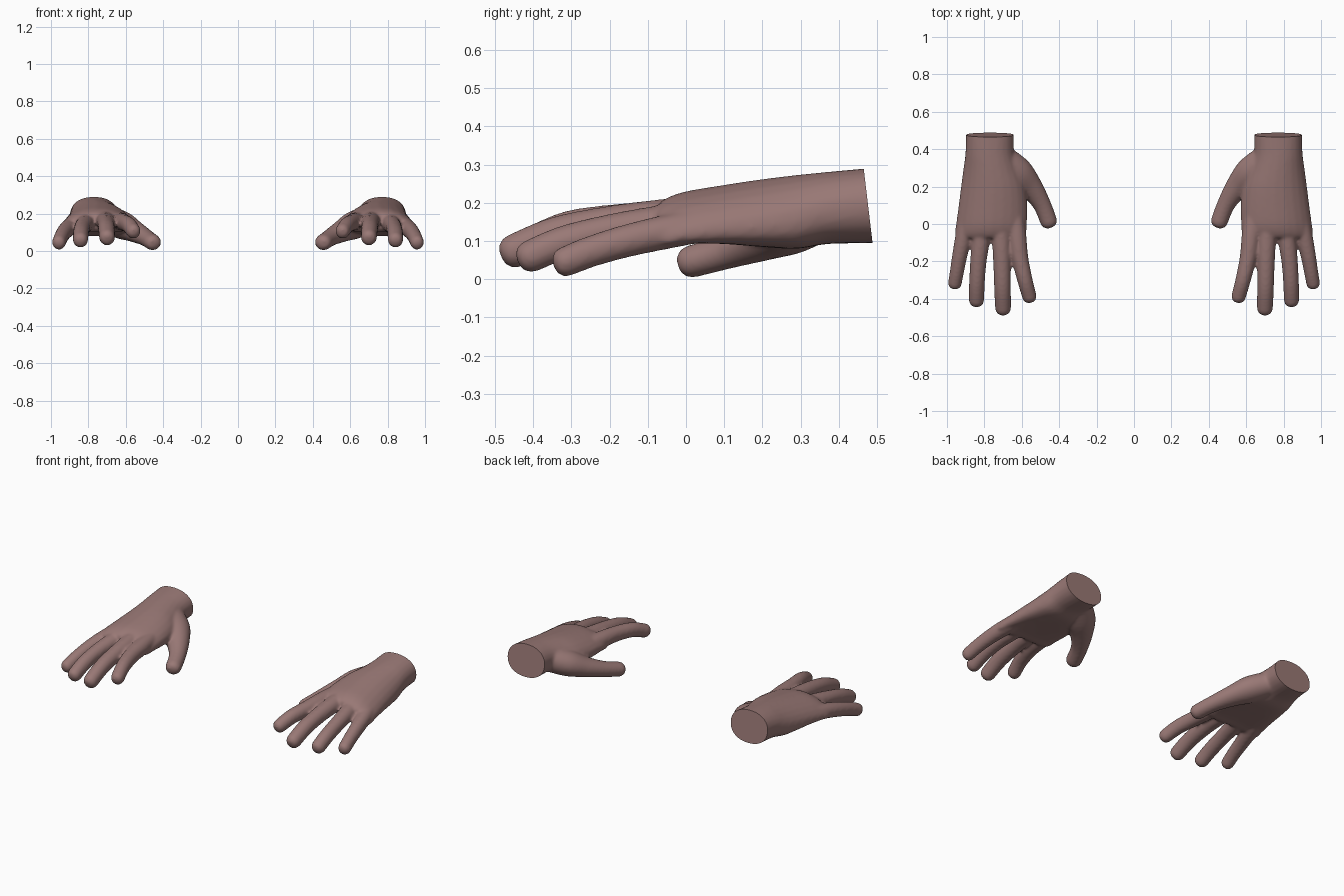
import bpy, bmesh, math
from mathutils import Vector

if "Cube" in bpy.data.objects:
    bpy.data.objects.remove(bpy.data.objects["Cube"])

N = 24

def skin_rings(bm, rings):
    # bridge consecutive rings of points and close both ends
    vs = [[bm.verts.new(p) for p in r] for r in rings]
    for a, b in zip(vs, vs[1:]):
        for i in range(N):
            j = (i + 1) % N
            bm.faces.new((a[i], a[j], b[j], b[i]))
    bm.faces.new(vs[0][::-1])
    bm.faces.new(vs[-1])

def spline(pts, steps=5):
    # Catmull-Rom through tuples of any length
    out = []
    for i in range(len(pts) - 1):
        p0, p1, p2, p3 = (pts[max(0, min(len(pts) - 1, i + k))] for k in (-1, 0, 1, 2))
        for s in range(steps):
            t = s / steps
            out.append([0.5 * (2 * b + (c - a) * t + (2 * a - 5 * b + 4 * c - d) * t * t
                        + (3 * b - a - 3 * c + d) * t ** 3) for a, b, c, d in zip(p0, p1, p2, p3)])
    return out + [list(pts[-1])]

def digit(bm, pts):
    # round tube: (x, y, z, half width, half height), blunt rounded tip
    path = spline(pts)
    end = Vector(path[-1][:3])
    d = (end - Vector(path[-3][:3])).normalized()
    w, h = path[-1][3:]
    for k in range(1, 6):
        a = k / 5 * math.radians(84)
        c = end + d * h * 0.9 * math.sin(a)
        f = math.cos(a) ** 0.7
        path.append([*c, w * f, h * f])
    rings = []
    for i, p in enumerate(path):
        t = Vector(path[min(i + 1, len(path) - 1)][:3]) - Vector(path[max(i - 1, 0)][:3])
        side = t.cross(Vector((0, 0, 1))).normalized()
        up = side.cross(t).normalized()
        rings.append([Vector(p[:3]) + side * p[3] * math.cos(q) + up * p[4] * math.sin(q)
                      for q in (2 * math.pi * k / N for k in range(N))])
    skin_rings(bm, rings)

def palm(bm, secs):
    # arched sections: (y, x inner, x outer, top z, bottom z, drop inner, drop outer)
    rings = []
    for y, x0, x1, zt, zb, d0, d1 in spline(secs):
        ring = []
        for k in range(N):
            q = 2 * math.pi * k / N
            c, s = math.cos(q), math.sin(q)
            u = math.copysign(abs(c) ** 0.9, c)
            v = math.copysign(abs(s) ** 0.9, s)
            drop = (d0 if u < 0 else d1) * u * u
            ring.append(((x0 + x1) / 2 + u * (x1 - x0) / 2, y,
                         (zt + zb) / 2 + v * (zt - zb) / 2 - drop))
        rings.append(ring)
    skin_rings(bm, rings)

bm = bmesh.new()
# palm and wrist
palm(bm, [(0.56, .642, .898, .297, .097, 0, 0), (0.47, .642, .898, .29, .094, 0, 0),
          (0.37, .64, .902, .281, .092, .005, .01), (0.29, .61, .913, .273, .08, .02, .025),
          (0.20, .58, .925, .262, .085, .025, .035), (0.10, .57, .938, .247, .095, .025, .042),
          (0.0, .572, .952, .23, .103, .025, .05), (-0.05, .578, .958, .213, .103, .026, .052),
          (-0.075, .60, .945, .195, .115, .026, .045)])
# index, middle, ring and little finger
digit(bm, [(.638, .06, .162, .046, .046), (.625, -.06, .158, .049, .048), (.61, -.18, .152, .045, .045),
           (.583, -.30, .138, .041, .043), (.56, -.385, .107, .039, .041)])
digit(bm, [(.715, .06, .175, .046, .046), (.71, -.06, .162, .050, .048), (.706, -.2, .146, .047, .046),
           (.703, -.34, .118, .045, .046), (.70, -.447, .075, .043, .045)])
digit(bm, [(.80, .06, .165, .046, .046), (.815, -.06, .148, .049, .047), (.832, -.2, .126, .044, .044),
           (.84, -.32, .096, .042, .044), (.842, -.405, .061, .041, .043)])
digit(bm, [(.88, .06, .145, .045, .045), (.908, -.06, .122, .046, .045), (.93, -.16, .099, .041, .043),
           (.946, -.25, .072, .038, .041), (.957, -.313, .047, .037, .040)])
# thumb with its fleshy base
digit(bm, [(.71, .36, .175, .07, .07), (.625, .275, .14, .085, .075), (.555, .2, .105, .066, .058),
           (.495, .11, .073, .049, .046), (.457, .017, .047, .046, .043)])
bmesh.ops.recalc_face_normals(bm, faces=bm.faces)
src = bpy.data.meshes.new("hand_source")
bm.to_mesh(src)
bm.free()
tmp = bpy.data.objects.new("hand_source", src)
bpy.context.collection.objects.link(tmp)

# fuse the parts into one soft skin
rm = tmp.modifiers.new("fuse", 'REMESH')
rm.mode = 'VOXEL'
rm.voxel_size = 0.008
sm = tmp.modifiers.new("soften", 'SMOOTH')
sm.factor = 0.5
sm.iterations = 10
skin = bpy.data.meshes.new_from_object(tmp.evaluated_get(bpy.context.evaluated_depsgraph_get()))
bpy.data.objects.remove(tmp)

mat = bpy.data.materials.new("skin")
mat.diffuse_color = (.32, .19, .18, 1)
mat.use_nodes = True
mat.node_tree.nodes["Principled BSDF"].inputs["Base Color"].default_value = mat.diffuse_color

for name, sx in (("hand_left", 1), ("hand_right", -1)):
    b = bmesh.new()
    b.from_mesh(skin)
    # slanted flat cut at the wrist
    bmesh.ops.bisect_plane(b, geom=b.verts[:] + b.edges[:] + b.faces[:], plane_co=(0, .465, .29),
                           plane_no=(0, .193, .023), clear_outer=True)
    bmesh.ops.holes_fill(b, edges=[e for e in b.edges if e.is_boundary], sides=0)
    bmesh.ops.scale(b, vec=(sx, 1, 1), verts=b.verts)
    bmesh.ops.recalc_face_normals(b, faces=b.faces)
    me = bpy.data.meshes.new(name)
    b.to_mesh(me)
    b.free()
    me.materials.append(mat)
    ob = bpy.data.objects.new(name, me)
    bpy.context.collection.objects.link(ob)
    bpy.ops.object.select_all(action='DESELECT')
    ob.select_set(True)
    bpy.context.view_layer.objects.active = ob
    bpy.ops.object.shade_smooth_by_angle(angle=math.radians(50))
